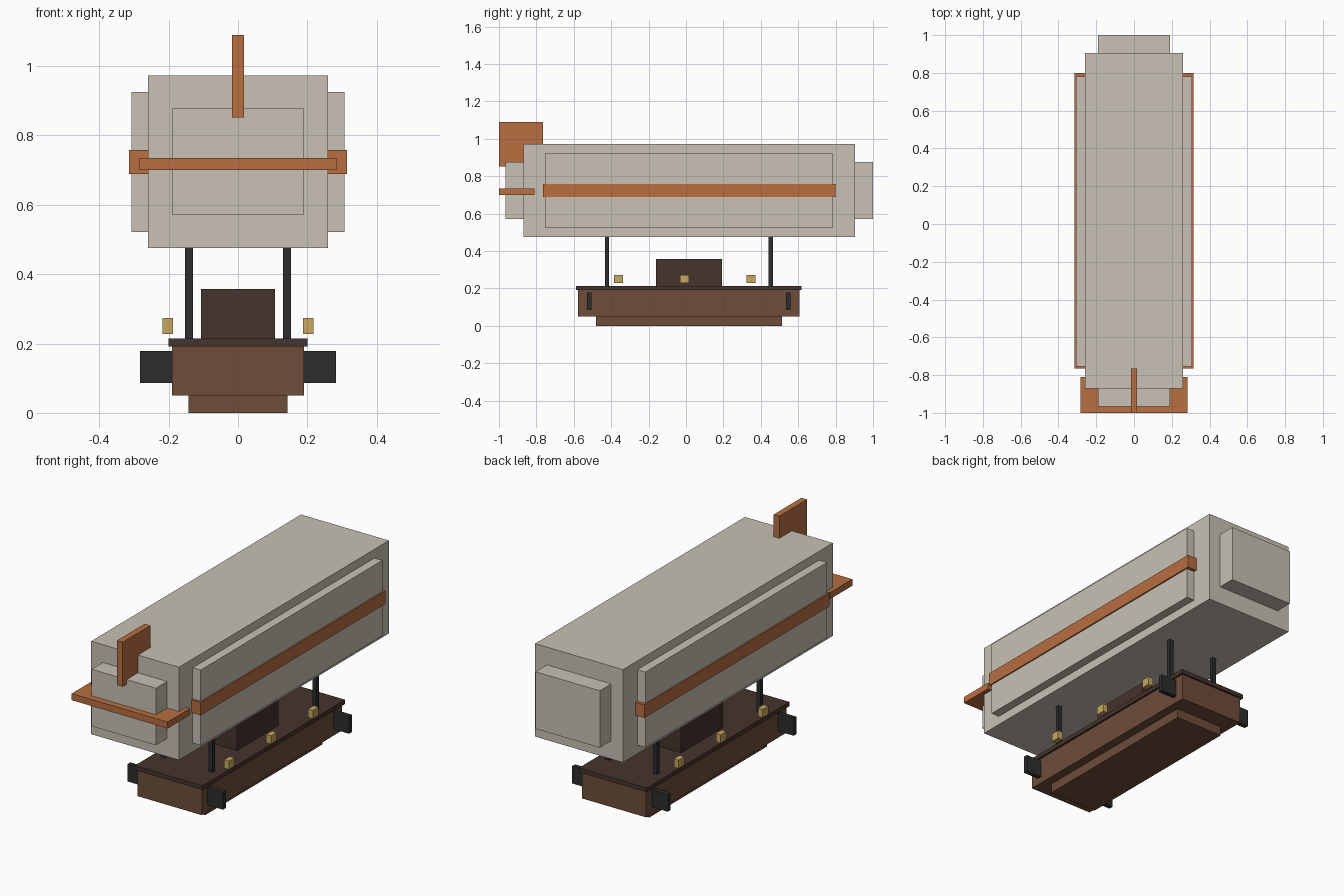
import bpy

if "Cube" in bpy.data.objects:
    bpy.data.objects.remove(bpy.data.objects["Cube"])


def material(name, rgb):
    m = bpy.data.materials.new(name)
    lin = [((c / 255 + 0.055) / 1.055) ** 2.4 for c in rgb]
    m.diffuse_color = (*lin, 1)
    m.use_nodes = True
    m.node_tree.nodes["Principled BSDF"].inputs["Base Color"].default_value = m.diffuse_color
    return m


CANVAS = material("pale canvas", (200, 193, 181))
COPPER = material("copper orange", (184, 110, 64))
WOOD = material("brown wood", (110, 77, 58))
DARK = material("dark wood", (69, 51, 45))
IRON = material("black iron", (44, 45, 45))
BRASS = material("brass", (198, 168, 97))


def box(name, x, y, z, mat):
    """Box from (min, max) ranges on each axis."""
    bpy.ops.mesh.primitive_cube_add(size=1)
    o = bpy.context.object
    o.name = o.data.name = name
    ranges = (x, y, z)
    for v in o.data.vertices:
        v.co = [r[0] if c < 0 else r[1] for c, r in zip(v.co, ranges)]
    o.data.materials.append(mat)
    return o


def pair(name, x, y, z, mat):
    """The same box on the right and the left."""
    box(name + "_right", x, y, z, mat)
    box(name + "_left", (-x[1], -x[0]), y, z, mat)


# Gas envelope: main hull, protruding ends, side bulges
box("envelope_hull", (-0.26, 0.26), (-0.87, 0.904), (0.475, 0.972), CANVAS)
box("envelope_nose", (-0.19, 0.19), (0.904, 1.0), (0.572, 0.877), CANVAS)
box("envelope_tail", (-0.19, 0.19), (-0.965, -0.87), (0.572, 0.877), CANVAS)
pair("envelope_side", (0.26, 0.307), (-0.754, 0.782), (0.522, 0.925), CANVAS)

# Copper bands and tail fins
pair("side_band", (0.26, 0.314), (-0.765, 0.80), (0.688, 0.758), COPPER)
box("horizontal_fin", (-0.284, 0.284), (-1.0, -0.81), (0.70, 0.735), COPPER)
box("vertical_fin", (-0.017, 0.017), (-1.0, -0.765), (0.852, 1.09), COPPER)

# Gondola
box("keel", (-0.142, 0.142), (-0.48, 0.513), (0.0, 0.05), WOOD)
box("gondola_hull", (-0.19, 0.19), (-0.577, 0.608), (0.05, 0.191), WOOD)
box("deck", (-0.201, 0.201), (-0.587, 0.618), (0.191, 0.214), DARK)
box("cabin", (-0.106, 0.106), (-0.16, 0.193), (0.214, 0.357), DARK)

# Struts and propeller plates, front and back
for end, y in (("front", -0.422), ("back", 0.453)):
    pair("strut_" + end, (0.13, 0.153), (y - 0.011, y + 0.011), (0.21, 0.48), IRON)
for end, y in (("front", -0.518), ("back", 0.546)):
    pair("propeller_" + end, (0.18, 0.283), (y - 0.012, y + 0.012), (0.086, 0.179), IRON)

# Lanterns along both rails
for i, y in enumerate((-0.362, -0.007, 0.348)):
    pair(f"lantern_{i + 1}", (0.188, 0.217), (y - 0.024, y + 0.024), (0.228, 0.273), BRASS)
